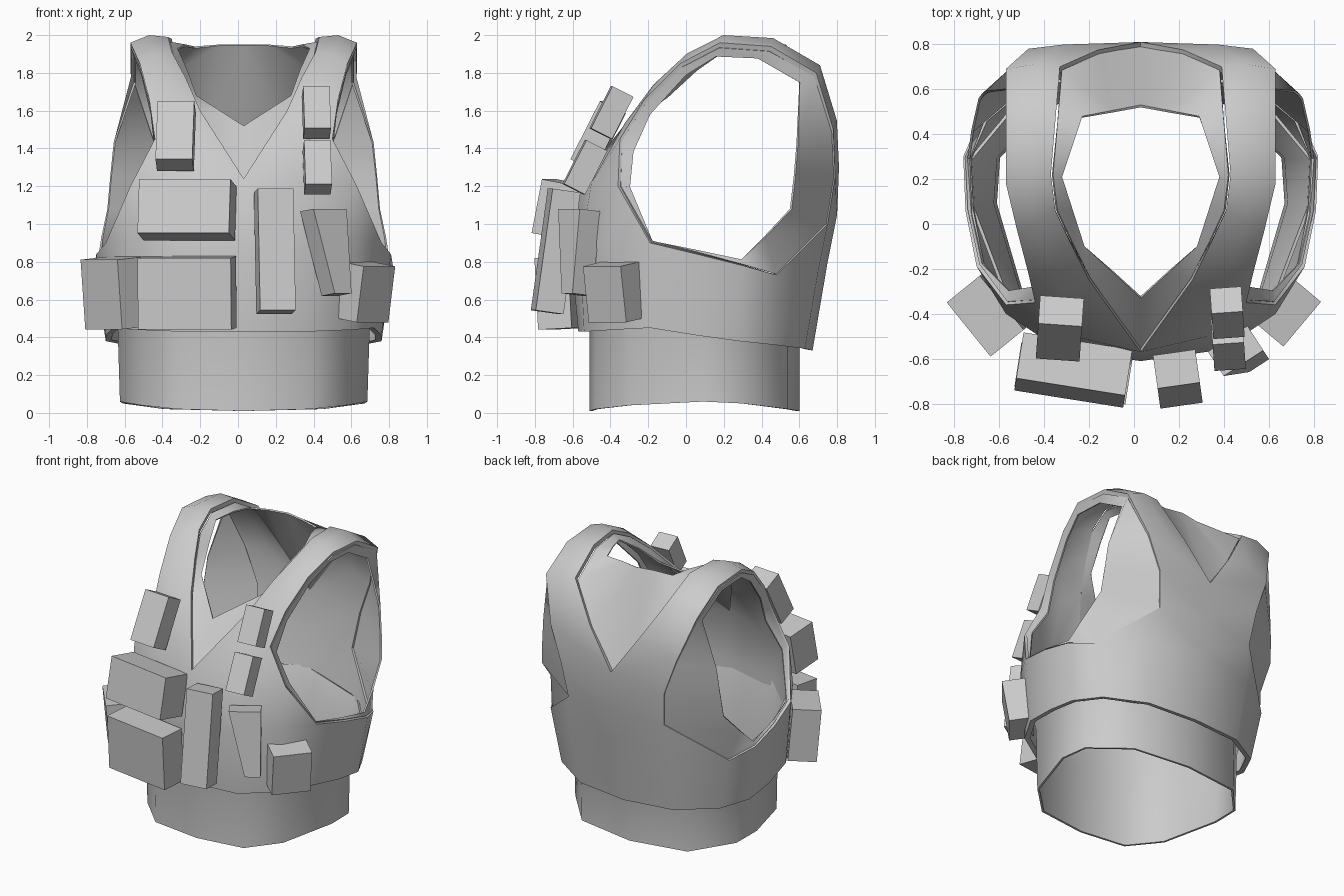
import bpy, bmesh, math
from mathutils import Matrix, Vector

if "Cube" in bpy.data.objects:
    bpy.data.objects.remove(bpy.data.objects["Cube"])

CX = 0.03  # centre line of the garment

grey = bpy.data.materials.new("grey_fabric")
grey.diffuse_color = (0.6, 0.6, 0.6, 1)
grey.use_nodes = True
grey.node_tree.nodes["Principled BSDF"].inputs["Base Color"].default_value = grey.diffuse_color


def finish(ob, angle):
    ob.data.materials.append(grey)
    bpy.ops.object.select_all(action='DESELECT')
    ob.select_set(True)
    bpy.context.view_layer.objects.active = ob
    bpy.ops.object.convert(target='MESH')
    bpy.ops.object.shade_smooth_by_angle(angle=math.radians(angle))


def cloth(name, points, faces, thickness):
    """Half shell from named points, mirrored and thickened inward."""
    keys = list(points)
    me = bpy.data.meshes.new(name)
    me.from_pydata([points[k] for k in keys], [],
                   [[keys.index(k) for k in f] for f in faces])
    bm = bmesh.new()
    bm.from_mesh(me)
    bmesh.ops.recalc_face_normals(bm, faces=bm.faces)
    bm.normal_update()
    front = min(bm.faces, key=lambda f: f.calc_center_median().y)
    if front.normal.y > 0:
        bmesh.ops.reverse_faces(bm, faces=bm.faces)
    bm.to_mesh(me)
    bm.free()
    ob = bpy.data.objects.new(name, me)
    bpy.context.collection.objects.link(ob)
    ob.location.x = CX
    mir = ob.modifiers.new("mirror", 'MIRROR')
    mir.use_clip = True
    sol = ob.modifiers.new("thickness", 'SOLIDIFY')
    sol.thickness = thickness
    sol.offset = -1
    finish(ob, 60)
    return ob


def row(prefix, pts):
    return {prefix + str(i): p for i, p in enumerate(pts)}


def strips(p, q, n):
    """Quads between two named rows."""
    return [(p + str(i), p + str(i + 1), q + str(i + 1), q + str(i)) for i in range(n)]


# Vest rows: hem, chest line, neck edge and arm edge
hem = row("b", [(0, -.57, .43), (.33, -.54, .43), (.58, -.38, .44), (.69, -.19, .45),
                (.73, .06, .41), (.73, .28, .38), (.63, .47, .36), (.37, .63, .34), (0, .67, .33)])
chest = row("m", [(0, -.61, .85), (.36, -.56, .87), (.60, -.40, .92), (.73, -.19, .90),
                  (.78, .06, .84), (.79, .30, .78), (.71, .48, .73), (.40, .70, .75), (0, .75, .80)])
neck = row("i", [(0, -.57, 1.24), (.23, -.25, 1.60), (.31, -.09, 1.78), (.38, .06, 1.91),
                 (.40, .22, 1.99), (.38, .46, 1.98), (.36, .70, 1.84), (.19, .775, 1.57), (0, .81, 1.30)])
arm = row("a", [(.60, -.36, 1.20), (.47, -.35, 1.45), (.50, -.22, 1.66), (.55, -.03, 1.85),
                (.60, .18, 1.96), (.60, .45, 1.94), (.60, .69, 1.80), (.50, .78, 1.50),
                (.41, .79, 1.25), (.38, .75, 1.0)])
# padded middle line of the shoulder straps
mid = {}
for n in range(1, 8):
    c = (Vector(neck["i%d" % n]) + Vector(arm["a%d" % n])) / 2
    mid["q%d" % n] = tuple(c + Vector((0, c.y - .25, c.z - 1.2)).normalized() * .025)
vest = {**hem, **chest, **neck, **arm, **mid, "f": (.30, -.50, 1.22), "c": (0, .80, 1.05)}
faces = strips("b", "m", 8) + [
    ("m0", "m1", "f", "i0"), ("m1", "m2", "a0", "f"), ("m2", "m3", "a0"),
    ("i0", "f", "i1"), ("f", "q1", "i1"), ("f", "a0", "a1", "q1"),
    ("i8", "i7", "q7"), ("i8", "q7", "a7", "a8"), ("c", "i8", "a8", "a9"),
    ("m8", "c", "a9", "m7"), ("a9", "m6", "m7")]
for a, b in ("iq", "qa"):
    faces += [(a + str(n), a + str(n + 1), b + str(n + 1), b + str(n)) for n in range(1, 7)]
cloth("vest", vest, faces, .035)


def sink(p, k=.975):
    """Pull a point slightly towards the middle of the body."""
    return (p[0] * k, .1 + (p[1] - .1) * k, 1.0 + (p[2] - 1.0) * k)


# Neck lining: recessed panels from under the collar to the neck hole
under = {"u" + k[1:]: sink(p) for k, p in neck.items()}
hole = row("n", [(0, -.33, 1.52), (.125, -.215, 1.60), (.25, -.10, 1.68), (.30, .055, 1.82),
                 (.35, .21, 1.93), (.305, .345, 1.95), (.26, .48, 1.94), (.13, .505, 1.95), (0, .53, 1.95)])
cloth("neck_lining", {**under, **hole}, strips("u", "n", 8), .012)

# Arm lining: recessed band round the armhole, wide at the back
loop = list(arm.values()) + [chest["m6"], chest["m5"], chest["m4"], chest["m3"]]
loop.append(loop[0])
edge = [(.58, -.30, 1.19), (.46, -.28, 1.38), (.48, -.19, 1.58), (.53, .0, 1.79),
        (.57, .16, 1.89), (.57, .38, 1.88), (.57, .60, 1.75), (.68, .585, 1.43),
        (.70, .57, 1.25), (.715, .55, 1.08), (.745, .41, .93), (.76, .29, .81),
        (.75, .04, .855), (.70, -.18, .90), (.58, -.30, 1.19)]
cloth("arm_lining", {**row("u", [sink(p) for p in loop]), **row("e", edge)},
      strips("u", "e", 14), .012)

# Waist band, running up inside the vest and merging with its wall
low = [(0, -.51, .01), (.35, -.48, .02), (.54, -.30, .04), (.655, .09, .06),
       (.64, .30, .05), (.42, .54, .02), (0, .60, .01)]
inner = [(0, -.59, .82), (.34, -.545, .82), (.58, -.39, .84), (.755, .07, .80),
         (.765, .29, .75), (.50, .61, .72), (0, .73, .78)]
band = {**row("l", low), **row("t", [(x * 1.02, y, .48) for x, y, z in low]), **row("k", inner)}
cloth("waist_band", band, strips("l", "t", 6) + strips("t", "k", 6), .015)


def pouch(name, centre, size, tilt=0, yaw=0, taper=0):
    """Box pouch; tilt leans the top backwards, taper cuts in the lower left side."""
    bm = bmesh.new()
    bmesh.ops.create_cube(bm, size=1)
    for v in bm.verts:
        if v.co.z < 0 and v.co.x < 0:
            v.co.x += taper
        v.co = [c * s for c, s in zip(v.co, size)]
    bm.transform(Matrix.Translation(centre) @ Matrix.Rotation(math.radians(yaw), 4, 'Z')
                 @ Matrix.Rotation(math.radians(-tilt), 4, 'X'))
    me = bpy.data.meshes.new(name)
    bm.to_mesh(me)
    bm.free()
    ob = bpy.data.objects.new(name, me)
    bpy.context.collection.objects.link(ob)
    me.materials.append(grey)


# Pouches on the front and sides
pouch("radio_pouch", (-.33, -.465, 1.465), (.195, .14, .345), 27, -4)
pouch("upper_strap_pouch", (.415, -.395, 1.59), (.14, .125, .25), 27, 4)
pouch("lower_strap_pouch", (.42, -.535, 1.30), (.14, .125, .26), 27, 4)
pouch("wide_chest_pouch", (-.27, -.65, 1.075), (.49, .21, .29), 11, -9)
pouch("wide_belly_pouch", (-.27, -.665, .635), (.50, .18, .38), -3, -9)
pouch("tall_centre_pouch", (.195, -.69, .855), (.19, .15, .65), 8, 8)
pouch("knife_sheath", (.465, -.585, .85), (.21, .13, .45), 6, 33, .5)
pouch("left_side_pouch", (-.65, -.40, .635), (.31, .19, .37), -5, -51)
pouch("right_side_pouch", (.67, -.38, .64), (.26, .16, .30), -9, 50)
